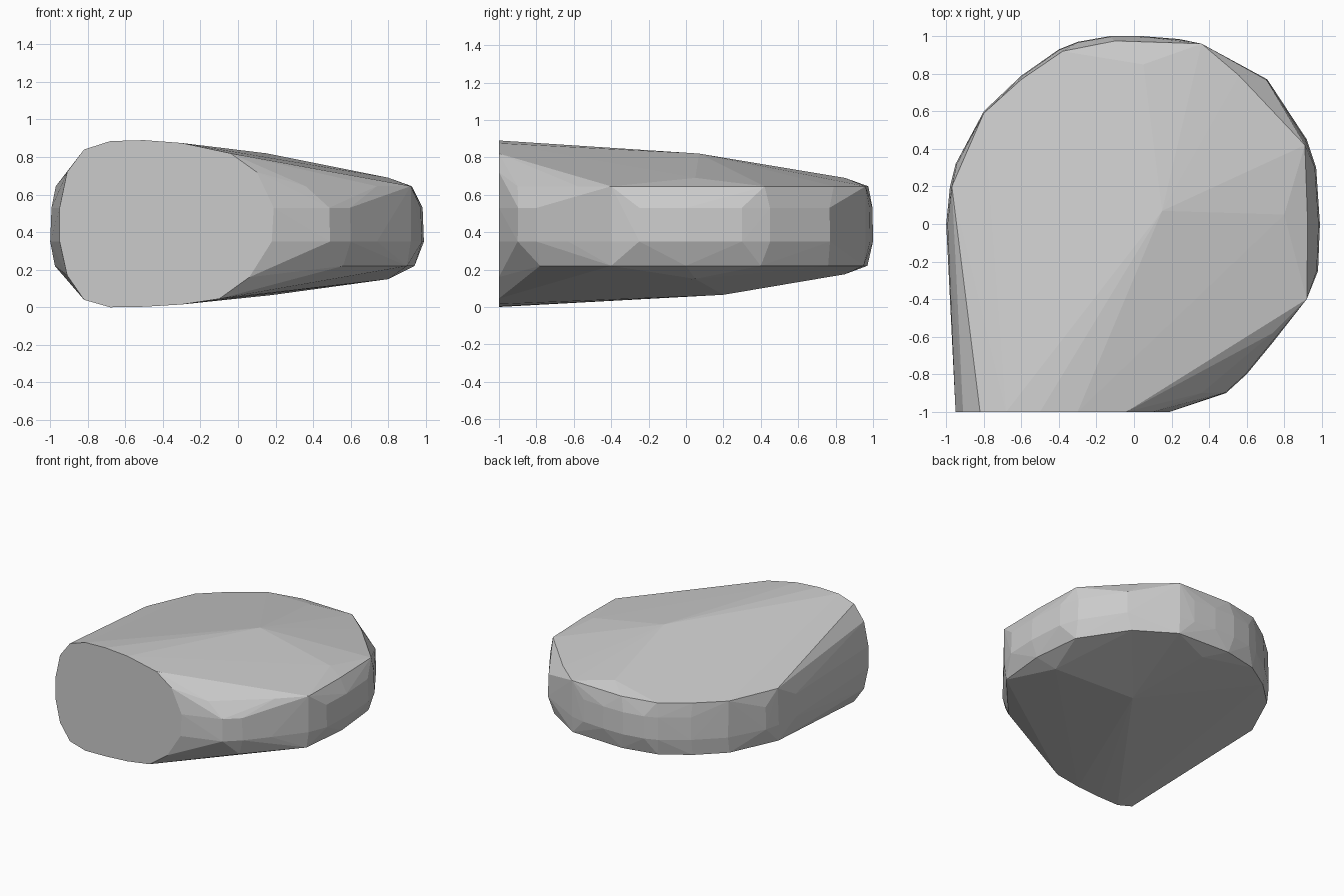
import bpy, bmesh

# Flat cut face at the front (x, z)
front = [(-.95, .35), (-.95, .53), (-.91, .72), (-.82, .84), (-.68, .885),
         (-.5, .89), (-.3, .875), (-.04, .82), (.1, .72), (.19, .53), (.18, .35),
         (.06, .16), (-.1, .045), (-.3, .015), (-.5, .003), (-.68, 0),
         (-.82, .04), (-.91, .17)]

# Widest outline around the middle (x, y)
belt = [(.49, -.9), (.6, -.8), (.74, -.63), (.92, -.4), (.98, -.25), (.99, 0),
        (.97, .3), (.92, .45), (.71, .77), (.36, .96), (.24, .985), (.05, 1),
        (-.13, 1), (-.3, .97), (-.4, .93), (-.6, .79), (-.8, .6), (-.95, .32),
        (-.98, .2), (-1, 0)]

# Upper and lower rims where the sides meet the domed faces (x, y)
upper = [(.36, -.9), (.74, -.58), (.92, -.4), (.925, 0), (.91, .42), (.56, .79), (.36, .96),
         (-.1, .975), (-.38, .92), (-.6, .77), (-.8, .59), (-.97, .2)]
lower = [(.36, -.88), (.56, -.78), (.9, -.4), (.94, 0), (.9, .4), (.66, .76), (.36, .95),
         (-.1, .97), (-.38, .91), (-.6, .77), (-.8, .58), (-.975, .2)]

# Gentle crown of the top and bottom faces
crown = [(.15, .07, .82), (.8, .05, .69), (.05, .85, .69),
         (.18, .2, .065), (.8, .05, .15), (.05, .85, .175)]

points = [(x, -1, z) for x, z in front] + crown
for x, y in belt:
    points += [(x, y, .35), (x * .993, y * .997, .53)]
points += [(x, y, .645) for x, y in upper]
points += [(x, y, .22) for x, y in lower]

# Wrap everything in one faceted skin
bm = bmesh.new()
for p in points:
    bm.verts.new(p)
hull = bmesh.ops.convex_hull(bm, input=bm.verts)
unused = {g for g in hull["geom_interior"] + hull["geom_unused"]
          if isinstance(g, bmesh.types.BMVert)}
bmesh.ops.delete(bm, geom=list(unused), context='VERTS')
bmesh.ops.recalc_face_normals(bm, faces=bm.faces)
mesh = bpy.data.meshes.new("faceted_stone")
bm.to_mesh(mesh)
bm.free()
stone = bpy.data.objects.new("faceted_stone", mesh)
bpy.context.collection.objects.link(stone)
